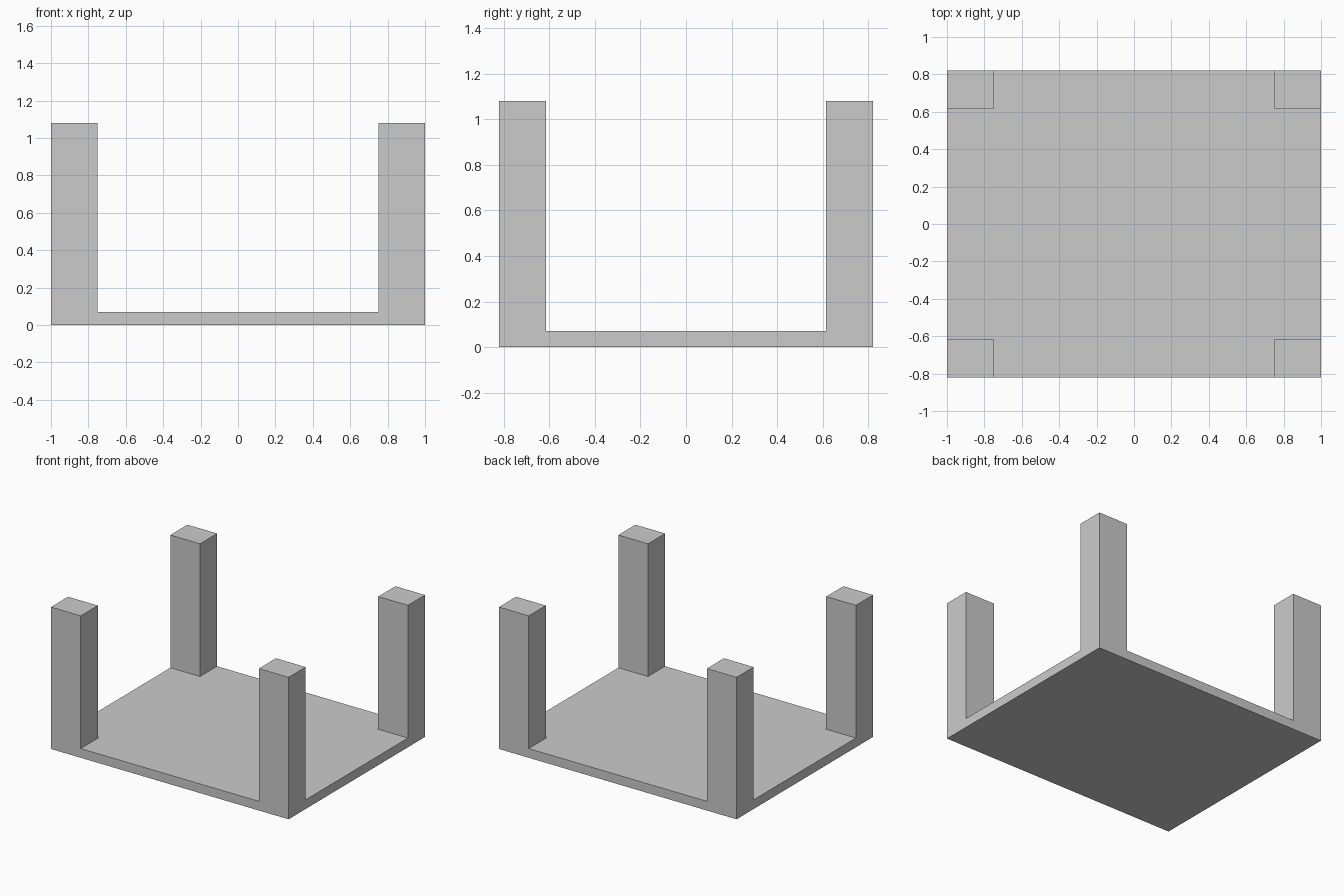
import bpy
import bmesh
from mathutils import Vector

if "Cube" in bpy.data.objects:
    bpy.data.objects.remove(bpy.data.objects["Cube"])

HALF_X, HALF_Y = 1.0, 0.82     # outer half sizes
LEG_X, LEG_Y = 0.75, 0.615     # inner faces of the legs
PLATE, HEIGHT = 0.07, 1.08     # plate thickness, overall height

bm = bmesh.new()

# Flat tabletop lying on the ground
bmesh.ops.create_cube(bm, size=1)
bmesh.ops.scale(bm, vec=(2 * HALF_X, 2 * HALF_Y, PLATE), verts=bm.verts)
bmesh.ops.translate(bm, vec=(0, 0, PLATE / 2), verts=bm.verts)

# Cut lines that mark out the corner legs
for axis, pos in ((Vector((1, 0, 0)), LEG_X), (Vector((0, 1, 0)), LEG_Y)):
    for side in (-1, 1):
        bmesh.ops.bisect_plane(bm, geom=bm.verts[:] + bm.edges[:] + bm.faces[:],
                               plane_co=axis * pos * side, plane_no=axis)

# Four legs drawn up from the corner faces
bm.normal_update()
corners = []
for f in bm.faces:
    c = f.calc_center_median()
    if f.normal.z > 0.9 and abs(c.x) > LEG_X and abs(c.y) > LEG_Y:
        corners.append(f)
legs = bmesh.ops.extrude_discrete_faces(bm, faces=corners)["faces"]
bmesh.ops.translate(bm, vec=(0, 0, HEIGHT - PLATE),
                    verts=list({v for f in legs for v in f.verts}))
bmesh.ops.recalc_face_normals(bm, faces=bm.faces)

mesh = bpy.data.meshes.new("tabletop_with_legs")
bm.to_mesh(mesh)
bm.free()
table = bpy.data.objects.new("tabletop_with_legs", mesh)
bpy.context.collection.objects.link(table)
